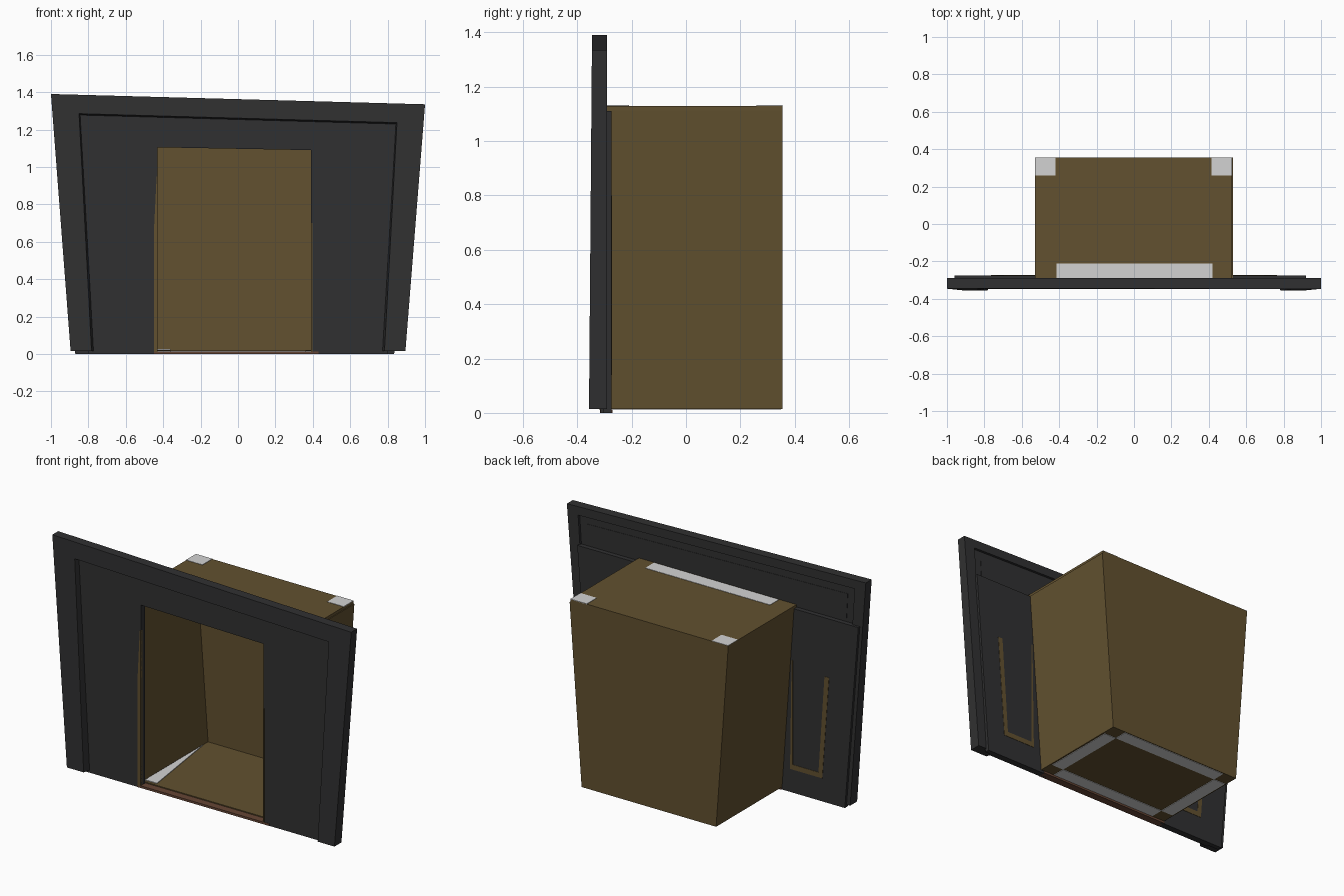
import bpy, bmesh

cube = bpy.data.objects.get("Cube")
if cube:
    bpy.data.objects.remove(cube, do_unlink=True)


def material(name, rgb):
    m = bpy.data.materials.new(name)
    m.use_nodes = True
    m.diffuse_color = (*rgb, 1)
    m.node_tree.nodes["Principled BSDF"].inputs["Base Color"].default_value = (*rgb, 1)
    return m


charcoal = material("charcoal", (0.03, 0.03, 0.031))
brown = material("brown", (0.122, 0.082, 0.029))
grey = material("light grey", (0.65, 0.65, 0.65))
rust = material("rust", (0.13, 0.06, 0.035))


def loft(name, first, second, mat, caps=(True, True)):
    """Join two matching outlines into a solid."""
    bm = bmesh.new()
    a = [bm.verts.new(p) for p in first]
    b = [bm.verts.new(p) for p in second]
    n = len(a)
    for i in range(n):
        j = (i + 1) % n
        bm.faces.new((a[i], a[j], b[j], b[i]))
    if caps[0]:
        bm.faces.new(a[::-1])
    if caps[1]:
        bm.faces.new(b)
    bmesh.ops.recalc_face_normals(bm, faces=bm.faces)
    mesh = bpy.data.meshes.new(name)
    bm.to_mesh(mesh)
    bm.free()
    mesh.materials.append(mat)
    ob = bpy.data.objects.new(name, mesh)
    bpy.context.collection.objects.link(ob)
    return ob


def plate(name, pts, y0, y1, mat, lean=0, back=None):
    """Upright plate from an x-z outline; lean tips the front face."""
    return loft(name, [(x, y0 + lean * z, z) for x, z in pts],
                [(x, y1, z) for x, z in back or pts], mat)


def slab(name, x0, x1, y0, y1, z0, z1, mat):
    pts = [(x0, z0), (x1, z0), (x1, z1), (x0, z1)]
    return plate(name, pts, y0, y1, mat)


# Outer frame: front layer with bevelled reveal, back layer with a wider rebate
foot = 0.015
outer = [(-0.895, foot), (-1, 1.39), (1, 1.335), (0.895, foot)]
reveal = [(0.783, foot), (0.85, 1.237), (-0.85, 1.285), (-0.783, foot)]
reveal_back = [(0.77, foot), (0.842, 1.227), (-0.842, 1.275), (-0.77, foot)]
rebate = [(0.84, foot), (0.925, 1.285), (-0.925, 1.335), (-0.84, foot)]
plate("outer_frame", outer + reveal, -0.357, -0.305, charcoal, 0.008, outer + reveal_back)
plate("frame_back_rim", outer + rebate, -0.305, -0.29, charcoal)

# Recessed wall around the doorway
door = [(0.39, 0), (0.39, 1.09), (-0.43, 1.105), (-0.43, 0)]
plate("front_wall", [(-0.8, 0), (-0.87, 1.285), (0.87, 1.24), (0.8, 0)] + door,
      -0.315, -0.303, charcoal)
plate("back_wall", [(-0.87, 0), (-0.96, 1.115), (0.92, 1.11), (0.835, 0)] + door,
      -0.303, -0.275, charcoal)

# Doorway trim and sill
plate("left_door_trim", [(-0.45, 0.01), (-0.45, 0.65), (-0.435, 0.95), (-0.43, 0.95),
                         (-0.43, 0.01)], -0.318, -0.3, brown)
slab("right_door_trim", 0.39, 0.397, -0.318, -0.3, 0.01, 0.7, brown)
slab("door_sill", -0.45, 0.43, -0.317, -0.27, 0, 0.013, rust)

# Cabin: tapered open-fronted shell with a lid
base, roof, wide, narrow = 0.015, 1.113, 0.53, 0.45
section = [(-narrow, base), (-wide, roof), (wide, roof), (narrow, base)]
cabin = loft("cabin_shell", [(x, -0.3 if z > 1 else -0.275, z) for x, z in section],
             [(x, 0.355, z) for x, z in section], brown, caps=(False, True))
walls = cabin.modifiers.new("walls", "SOLIDIFY")
walls.thickness = 0.008
walls.offset = -1
slab("cabin_lid", -wide, wide - 0.005, -0.3, 0.355, roof, 1.13, brown)

# Grey patches on the lid, the underside and the floor
slab("lid_front_patch", -0.415, 0.42, -0.295, -0.21, 1.128, 1.132, grey)
for side, x0, x1 in (("left", 0.415, 0.525), ("right", -0.53, -0.42)):
    slab(side + "_lid_corner_patch", x0, x1, 0.26, 0.355, 1.128, 1.132, grey)
for side, s in (("left", 1), ("right", -1)):
    slab(side + "_underside_strip", s * 0.36, s * 0.44, -0.19, 0.27, 0.012, 0.016, grey)
for end, y0, y1 in (("front", -0.27, -0.19), ("back", 0.27, 0.35)):
    slab(end + "_underside_strip", -0.36, 0.36, y0, y1, 0.012, 0.016, grey)
tri = [(-0.44, -0.26), (-0.36, -0.26), (-0.44, 0.3)]
loft("floor_patch", [(x, y, 0.022) for x, y in tri], [(x, y, 0.026) for x, y in tri], grey)

# U-shaped outlines on the back of the wall
u_shape = [(0.515, 0.8), (0.505, 0.14), (0.72, 0.14), (0.765, 0.76),
           (0.735, 0.76), (0.695, 0.17), (0.522, 0.17), (0.522, 0.8)]
for side, s in (("left", 1), ("right", -1)):
    plate(side + "_wall_outline", [(s * x, z) for x, z in u_shape], -0.277, -0.273, brown)
